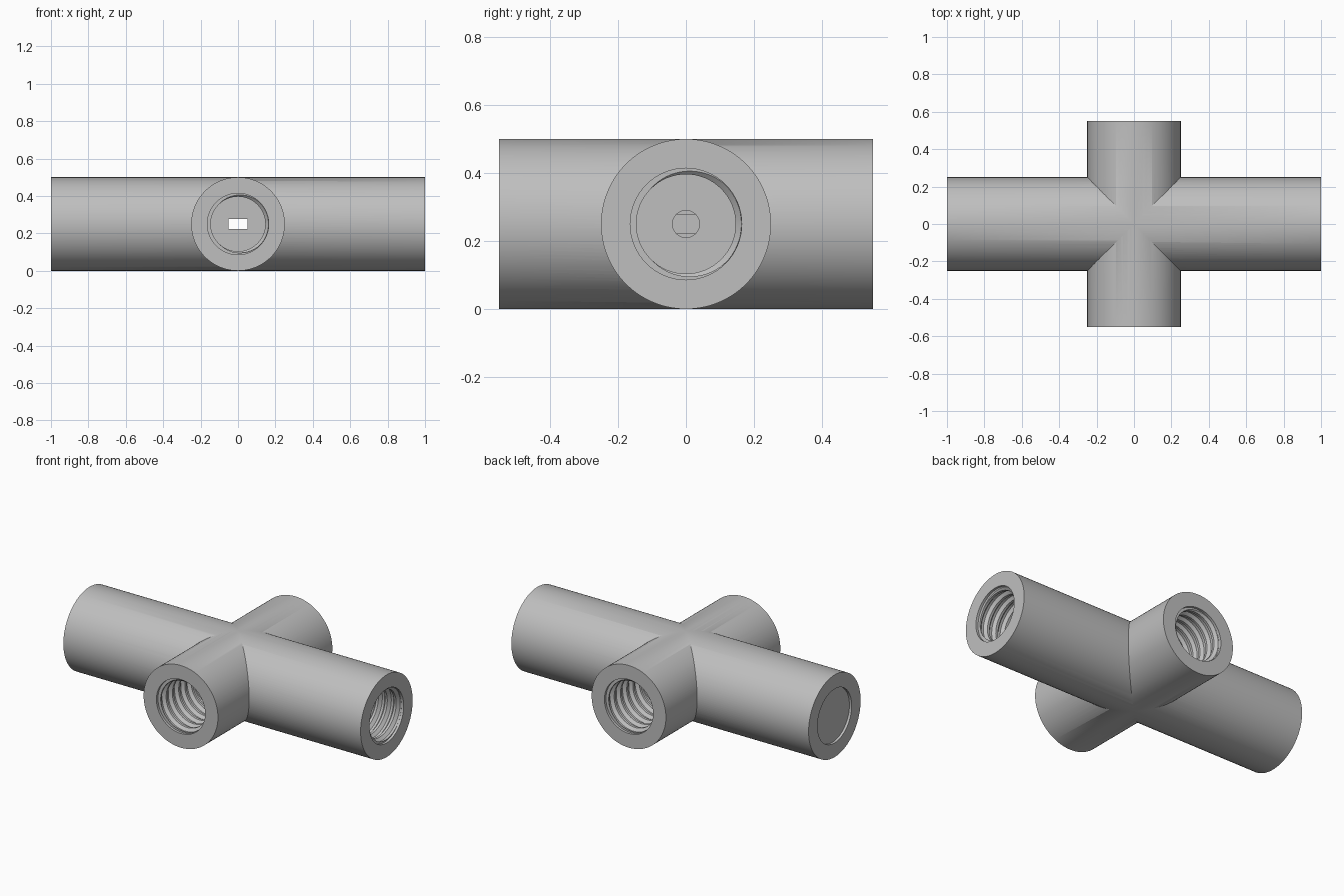
import bpy
import bmesh
from math import radians, cos, sin, tau
from mathutils import Matrix

PIPE_R = 0.25
ROOT_R, CREST_R = 0.163, 0.146
PITCH, DEPTH, SEGS = 0.06, 0.35, 64

if "Cube" in bpy.data.objects:
    bpy.data.objects.remove(bpy.data.objects["Cube"], do_unlink=True)

grey = bpy.data.materials.new("plain grey")
grey.use_nodes = True
colour = (0.52, 0.52, 0.52, 1)
grey.diffuse_color = colour
grey.node_tree.nodes["Principled BSDF"].inputs["Base Color"].default_value = colour


def make_object(name, bm):
    bmesh.ops.recalc_face_normals(bm, faces=bm.faces[:])
    mesh = bpy.data.meshes.new(name)
    bm.to_mesh(mesh)
    bm.free()
    mesh.materials.append(grey)
    obj = bpy.data.objects.new(name, mesh)
    bpy.context.scene.collection.objects.link(obj)
    return obj


def arm_matrix(angle, offset):
    """Local z points outward along an arm; offset is measured from the centre."""
    return (Matrix.Translation((0, 0, PIPE_R)) @ Matrix.Rotation(radians(angle), 4, 'Z')
            @ Matrix.Rotation(radians(90), 4, 'Y') @ Matrix.Translation((0, 0, offset)))


def cylinder(name, angle, start, end, radius, segments):
    bm = bmesh.new()
    bmesh.ops.create_cone(bm, cap_ends=True, segments=segments, radius1=radius,
                          radius2=radius, depth=end - start,
                          matrix=arm_matrix(angle, (start + end) / 2))
    return make_object(name, bm)


def box(name, size):
    bm = bmesh.new()
    bmesh.ops.create_cube(bm, size=1, matrix=Matrix.Translation((0, 0, PIPE_R))
                          @ Matrix.Diagonal((*size, 1)))
    return make_object(name, bm)


def thread_tap(name, angle, mouth):
    """Helical screw solid, trimmed flat at the socket floor and past the mouth."""
    profile = [(0, CREST_R), (0.25, CREST_R), (0.5, ROOT_R), (0.75, ROOT_R), (1, CREST_R)]
    top = 0.03
    bottom = -DEPTH - 2.3 * PITCH
    steps = int((top - bottom + 2 * PITCH) / PITCH) * SEGS
    bm = bmesh.new()
    previous = None
    for i in range(steps + 1):
        a = tau * i / SEGS
        row = [bm.verts.new((r * cos(a), r * sin(a), bottom + PITCH * (i / SEGS + f)))
               for f, r in profile]
        if previous:
            for j in range(len(profile) - 1):
                bm.faces.new((previous[j], row[j], row[j + 1], previous[j + 1]))
        previous = row
    bmesh.ops.remove_doubles(bm, verts=bm.verts[:], dist=1e-5)
    for height, direction in ((-DEPTH, -1), (top, 1)):
        bmesh.ops.bisect_plane(bm, geom=bm.verts[:] + bm.edges[:] + bm.faces[:],
                               plane_co=(0, 0, height), plane_no=(0, 0, direction),
                               clear_outer=True)
        rim = [e for e in bm.edges if e.is_boundary
               and all(abs(v.co.z - height) < 1e-4 for v in e.verts)]
        bmesh.ops.edgeloop_fill(bm, edges=rim)
    bm.transform(arm_matrix(angle, mouth))
    return make_object(name, bm)


def combine(target, tool, operation):
    mod = target.modifiers.new("combine", 'BOOLEAN')
    mod.operation = operation
    mod.solver = 'EXACT'
    mod.object = tool
    bpy.context.view_layer.objects.active = target
    bpy.ops.object.modifier_apply(modifier=mod.name)
    bpy.data.objects.remove(tool, do_unlink=True)


# Crossing pipes
body = cylinder("cross_fitting", 0, -1, 1, PIPE_R, 128)
combine(body, cylinder("short_pipe", 90, -0.55, 0.55, PIPE_R, 128), 'UNION')

# Threaded sockets with a shallow lead-in at each mouth
for angle, mouth in ((0, 1), (90, 0.55), (180, 1), (270, 0.55)):
    combine(body, thread_tap("thread_cutter", angle, mouth), 'DIFFERENCE')
    combine(body, cylinder("lead_in_cutter", angle, mouth - 0.015, mouth + 0.05,
                           ROOT_R + 0.001, SEGS), 'DIFFERENCE')

# Rectangular slot through the short pipe, round bores meeting it along the long one
combine(body, box("slot_cutter", (0.1, 0.6, 0.055)), 'DIFFERENCE')
for angle in (0, 180):
    combine(body, cylinder("bore_cutter", angle, 0.04, 0.75, 0.04, 32), 'DIFFERENCE')

# Smooth pipe walls with sharp rims
bpy.ops.object.select_all(action='DESELECT')
body.select_set(True)
bpy.context.view_layer.objects.active = body
bpy.ops.object.shade_smooth_by_angle(angle=radians(30))
